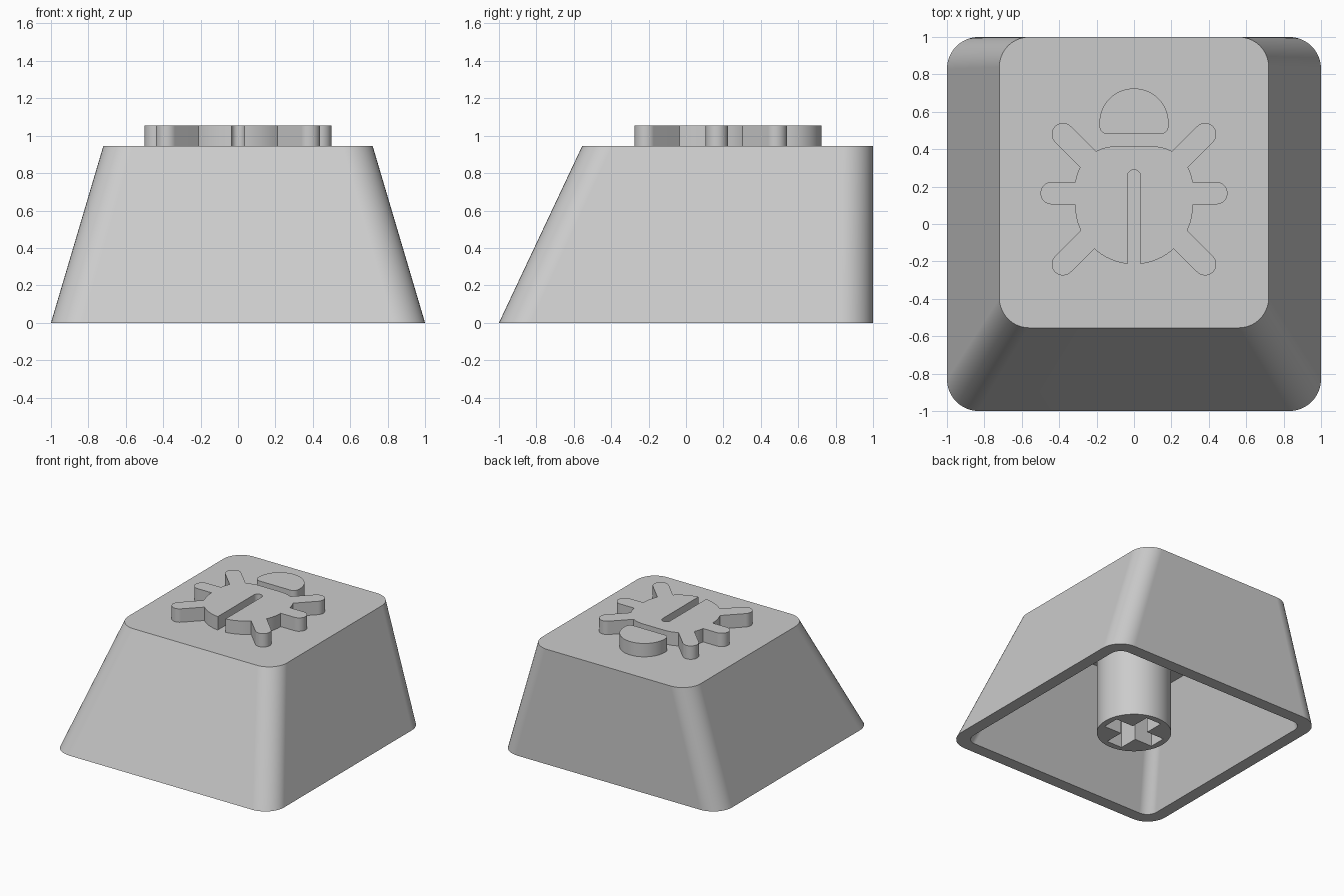
import bpy, bmesh
from math import cos, sin, pi, hypot

cube = bpy.data.objects.get("Cube")
if cube:
    bpy.data.objects.remove(cube, do_unlink=True)

grey = bpy.data.materials.new("light_grey_plastic")
grey.use_nodes = True
grey.diffuse_color = (0.6, 0.6, 0.6, 1)
grey.node_tree.nodes["Principled BSDF"].inputs["Base Color"].default_value = (0.6, 0.6, 0.6, 1)


def arc(cx, cy, r, start, end, steps=10):
    """Points along an arc, angles in quarter turns."""
    angles = [(start + (end - start) * i / steps) * pi / 2 for i in range(steps + 1)]
    return [(cx + r * cos(a), cy + r * sin(a)) for a in angles]


def rounded_rect(x, y0, y1, r):
    """Rectangle symmetric in x with rounded corners."""
    corners = [(x - r, y1 - r), (r - x, y1 - r), (r - x, y0 + r), (x - r, y0 + r)]
    return [p for i, (cx, cy) in enumerate(corners) for p in arc(cx, cy, r, i, i + 1)]


def capsule(ax, ay, bx, by, r):
    """Outline of a round-ended bar from a to b."""
    length = hypot(bx - ax, by - ay)
    ux, uy = (bx - ax) / length, (by - ay) / length
    outline = arc(length, 0, r, -1, 1, 14) + arc(0, 0, r, 1, 3, 14)
    return [(ax + ux * u - uy * v, ay + uy * u + ux * v) for u, v in outline]


def loft(name, sections):
    """Solid through a list of (outline, height) sections, capped at both ends."""
    bm = bmesh.new()
    rings = [[bm.verts.new((x, y, z)) for x, y in outline] for outline, z in sections]
    for a, b in zip(rings, rings[1:]):
        for i in range(len(a)):
            j = (i + 1) % len(a)
            bm.faces.new((a[i], a[j], b[j], b[i]))
    bm.faces.new(rings[0][::-1])
    bm.faces.new(rings[-1])
    bmesh.ops.recalc_face_normals(bm, faces=bm.faces)
    mesh = bpy.data.meshes.new(name)
    bm.to_mesh(mesh)
    bm.free()
    mesh.materials.append(grey)
    obj = bpy.data.objects.new(name, mesh)
    bpy.context.collection.objects.link(obj)
    return obj


def prism(name, outline, z0, z1):
    return loft(name, [(outline, z0), (outline, z1)])


def select(obj):
    bpy.ops.object.select_all(action='DESELECT')
    obj.select_set(True)
    bpy.context.view_layer.objects.active = obj


def combine(obj, other, operation):
    """Apply a boolean and discard the second solid."""
    mod = obj.modifiers.new("boolean", 'BOOLEAN')
    mod.object, mod.operation, mod.solver = other, operation, 'EXACT'
    select(obj)
    bpy.ops.object.modifier_apply(modifier=mod.name)
    bpy.data.objects.remove(other, do_unlink=True)


def smooth(obj):
    select(obj)
    bpy.ops.object.shade_smooth_by_angle()
    mod = obj.modifiers.new("weighted_normals", 'WEIGHTED_NORMAL')
    mod.keep_sharp = True


TOP, BUG_TOP, CEILING = 0.945, 1.055, 0.83

# Hollow cap: ceiling, inner wall, rim and outer wall in one loft
cap = loft("key_cap_shell", [
    (rounded_rect(0.655, -0.51, 0.9, 0.09), CEILING),
    (rounded_rect(0.9, -0.9, 0.9, 0.09), 0),
    (rounded_rect(1, -1, 1, 0.17), 0),
    (rounded_rect(0.72, -0.555, 1, 0.16), TOP)])
smooth(cap)

# Mounting stem with a cross-shaped socket
stem = prism("mounting_stem", arc(0, 0, 0.28, 0, 4, 64)[:-1], 0, CEILING + 0.01)
w, arm = 0.07, 0.23
quarter = [(arm, -w), (arm, w), (w, w)]
cross = []
for turn in range(4):
    cross += quarter
    quarter = [(-y, x) for x, y in quarter]
combine(stem, prism("socket_cutter", cross, -0.1, 0.45), 'DIFFERENCE')
smooth(stem)

# Raised beetle: body, three pairs of legs and a slit between the wings
FOOT = TOP - 0.005
outline = (arc(0, 0.1, 0.315, -2, 0, 32) + arc(0.1, 0.2, 0.215, 0, 1, 14)
           + arc(-0.1, 0.2, 0.215, 1, 2, 14))
body = prism("beetle_body_and_legs", outline, FOOT, BUG_TOP)
legs = [(0.2, 0.3, 0.38, 0.48), (0.2, 0.165, 0.44, 0.165), (0.2, -0.035, 0.38, -0.215)]
for side in (1, -1):
    for ax, ay, bx, by in legs:
        leg = prism("leg", capsule(side * ax, ay, side * bx, by, 0.06), FOOT, BUG_TOP)
        combine(body, leg, 'UNION')
slit = prism("slit_cutter", capsule(0, -0.4, 0, 0.255, 0.035), FOOT - 0.1, BUG_TOP + 0.1)
combine(body, slit, 'DIFFERENCE')
smooth(body)

# Raised beetle head: half disc with rounded lower corners
head_outline = (arc(0, 0.54, 0.185, 0, 2, 32) + arc(-0.14, 0.525, 0.045, 2, 3, 8)
                + arc(0.14, 0.525, 0.045, 3, 4, 8))
smooth(prism("beetle_head", head_outline, FOOT, BUG_TOP))
